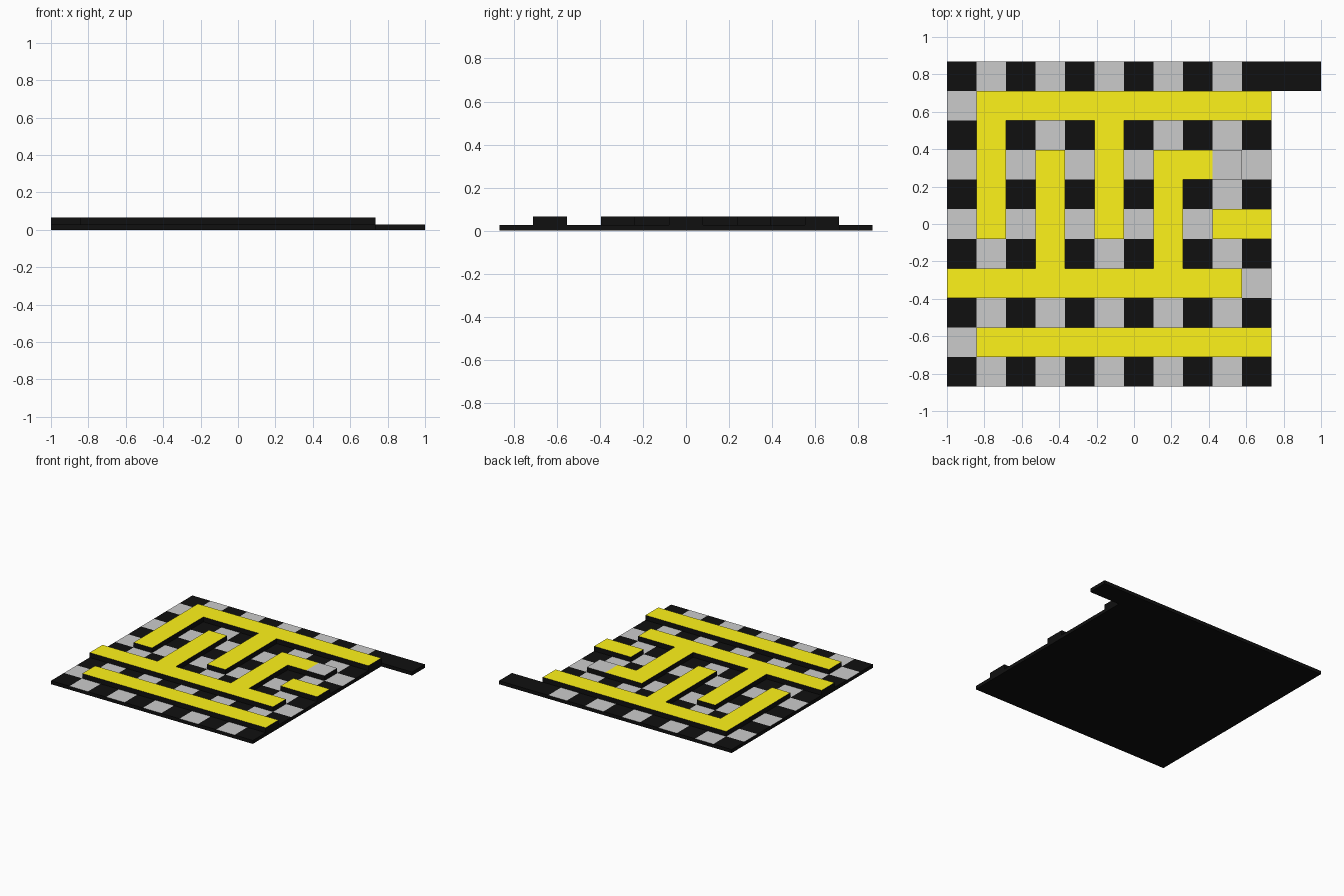
import bpy, bmesh

if "Cube" in bpy.data.objects:
    bpy.data.objects.remove(bpy.data.objects["Cube"])

N = 11                      # cells per side
C = 1.735 / N               # cell size
X0, Y0 = -1.0, -0.8675      # front left corner
FLOOR, TOP = 0.027, 0.065


def material(name, rgb):
    m = bpy.data.materials.new(name)
    m.diffuse_color = (*rgb, 1)
    m.use_nodes = True
    m.node_tree.nodes["Principled BSDF"].inputs["Base Color"].default_value = m.diffuse_color
    return m


BLACK = material("black", (0.005, 0.005, 0.005))
GREY = material("grey", (0.8, 0.8, 0.8))
YELLOW = material("yellow", (1.0, 0.9, 0.01))


def slab(name, cells, z0, z1):
    """Closed black slab over a set of grid cells {(col, row): top material}."""
    bm = bmesh.new()
    mats = [BLACK, GREY, YELLOW]

    def face(pts, mat=BLACK):
        f = bm.faces.new([bm.verts.new((X0 + x * C, Y0 + y * C, z)) for x, y, z in pts])
        f.material_index = mats.index(mat)

    for (i, j), top in cells.items():
        ring = [(i, j), (i + 1, j), (i + 1, j + 1), (i, j + 1)]
        face([(x, y, z1) for x, y in ring], top)
        face([(x, y, z0) for x, y in reversed(ring)])
        # side walls only on the outline
        for k, (dx, dy) in enumerate([(0, -1), (1, 0), (0, 1), (-1, 0)]):
            if (i + dx, j + dy) not in cells:
                a, b = ring[k], ring[(k + 1) % 4]
                face([(*a, z0), (*b, z0), (*b, z1), (*a, z1)])
    bmesh.ops.remove_doubles(bm, verts=bm.verts, dist=1e-4)
    me = bpy.data.meshes.new(name)
    bm.to_mesh(me)
    bm.free()
    for m in mats:
        me.materials.append(m)
    ob = bpy.data.objects.new(name, me)
    bpy.context.collection.objects.link(ob)
    return ob


# Floor: black posts on even cells, grey tiles elsewhere
slab("floor_board",
     {(i, j): BLACK if i % 2 == 0 and j % 2 == 0 else GREY
      for i in range(N) for j in range(N)}, 0, FLOOR)

# Raised maze path: bars as (first col, first row, last col, last row)
bars = [(1, 9, 10, 9), (0, 3, 9, 3), (1, 1, 10, 1),      # long crosswise bars
        (1, 5, 1, 8), (3, 4, 3, 7), (5, 5, 5, 8),        # lengthwise branches
        (7, 4, 7, 7), (8, 7, 8, 7), (9, 5, 10, 5)]       # hook and short stub
path = {(i, j): YELLOW for a, b, c, d in bars
        for i in range(a, c + 1) for j in range(b, d + 1)}
path[(9, 7)] = GREY                                      # raised end cell
slab("maze_path", path, FLOOR, TOP)

# Tab sticking out of the back right corner
bpy.ops.mesh.primitive_cube_add(size=1, location=((0.735 + 1) / 2, Y0 + 10.5 * C, FLOOR / 2))
tab = bpy.context.object
tab.name = "corner_tab"
tab.scale = (0.265, C, FLOOR)
bpy.ops.object.transform_apply(location=False, rotation=False, scale=True)
tab.data.materials.append(BLACK)
